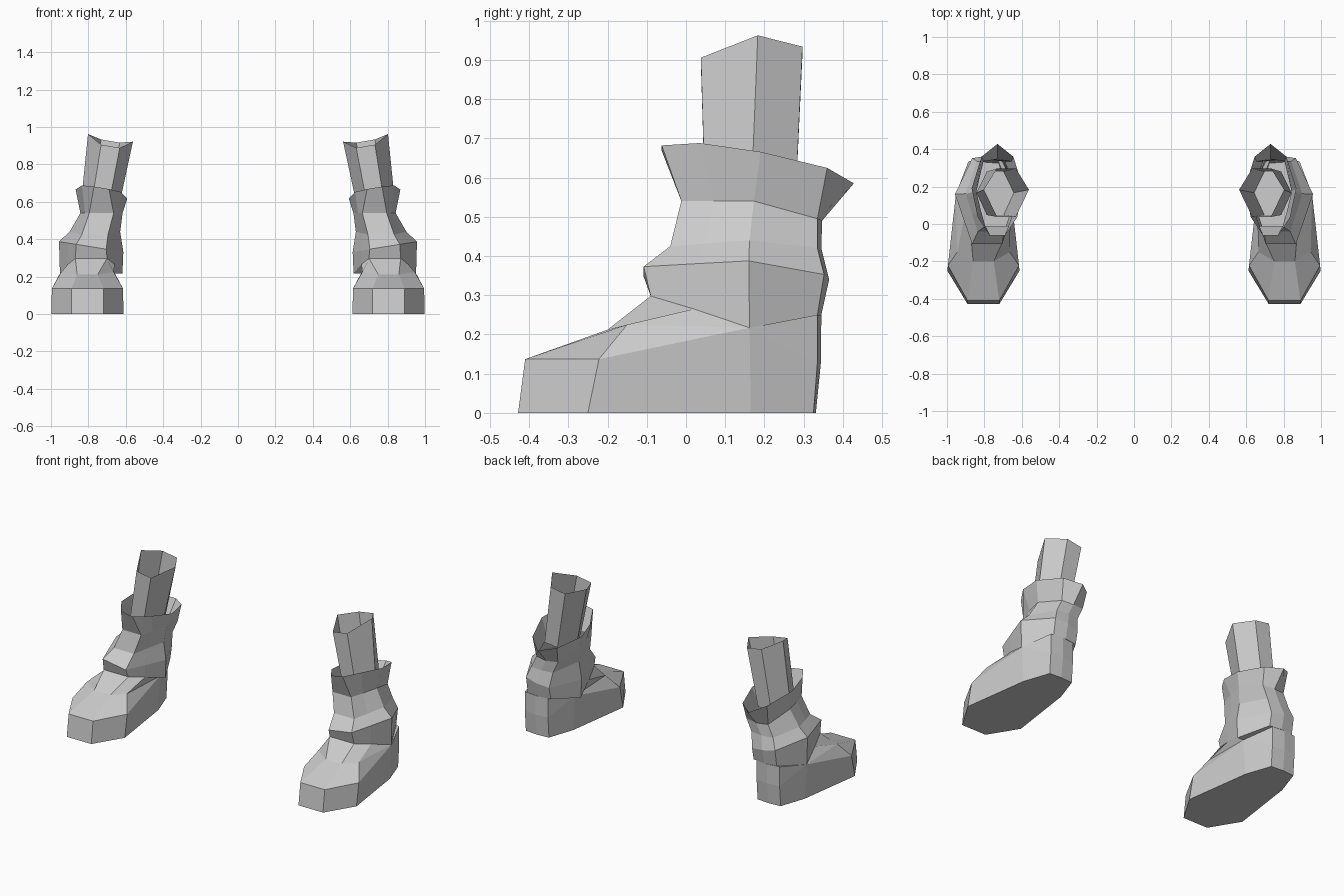
import bpy, bmesh

grey = bpy.data.materials.new("grey")
grey.diffuse_color = (0.6, 0.6, 0.6, 1)


def shell(name, rings, cap=True):
    """Skin stacked rings; each ring is (centre x, tilt, half outline of (half width, y, z))."""
    bm = bmesh.new()
    loops = []
    for cx, tilt, half in rings:
        pts = [(cx + w, y, z + tilt * w) for w, y, z in half]
        pts += [(cx - w, y, z - tilt * w) for w, y, z in reversed(half) if w > 0]
        loops.append([bm.verts.new(p) for p in pts])
    for a, b in zip(loops, loops[1:]):
        n = len(a)
        for i in range(n):
            j = (i + 1) % n
            bm.faces.new((a[i], a[j], b[j], b[i]))
    if cap:
        bm.faces.new(loops[0][::-1])
    bmesh.ops.remove_doubles(bm, verts=bm.verts, dist=0.002)
    bmesh.ops.recalc_face_normals(bm, faces=bm.faces)
    me = bpy.data.meshes.new(name)
    bm.to_mesh(me)
    bm.free()
    me.materials.append(grey)
    ob = bpy.data.objects.new(name, me)
    bpy.context.collection.objects.link(ob)
    # the other foot
    ob.modifiers.new("Mirror", 'MIRROR').use_mirror_merge = False
    return ob


# Boot: toe, corner, side, heel corner, heel centre at each level
shell("boots", [
    # sole
    (.805, 0, [(.085, -.428, 0), (.193, -.25, 0), (.135, .165, 0), (.08, .325, 0), (0, .331, 0)]),
    # toe rim
    (.805, 0, [(.085, -.41, .137), (.19, -.222, .137), (.147, .162, .217), (.08, .335, .13), (0, .344, .13)]),
    # instep
    (.805, 0, [(.055, -.2, .212), (.14, -.15, .225), (.147, .162, .217), (.08, .335, .25), (0, .345, .25)]),
    # ankle crease
    (.785, 0, [(.085, -.09, .298), (.125, .02, .265), (.167, .162, .217), (.08, .335, .25), (0, .345, .25)]),
    # ankle fold
    (.785, .16, [(.08, -.108, .36), (.125, .02, .36), (.172, .16, .36), (.08, .352, .34), (0, .365, .34)]),
    # shaft
    (.765, 0, [(.07, -.04, .425), (.10, .05, .432), (.135, .162, .44), (.075, .335, .42), (0, .345, .42)]),
    (.73, 0, [(.065, -.012, .54), (.088, .07, .54), (.113, .173, .54), (.075, .335, .495), (0, .347, .49)]),
    # flared collar
    (.73, .17, [(.04, -.062, .675), (.105, .035, .67), (.138, .19, .642), (.085, .36, .61), (0, .428, .585)]),
])

# Leg: open six-sided tube rising out of the boot
shell("legs", [
    (.742, .1, [(.045, .048, .56), (.1, .167, .56), (.045, .28, .56)]),
    (.682, .17, [(.05, .038, .897), (.12, .183, .942), (.05, .297, .925)]),
])
